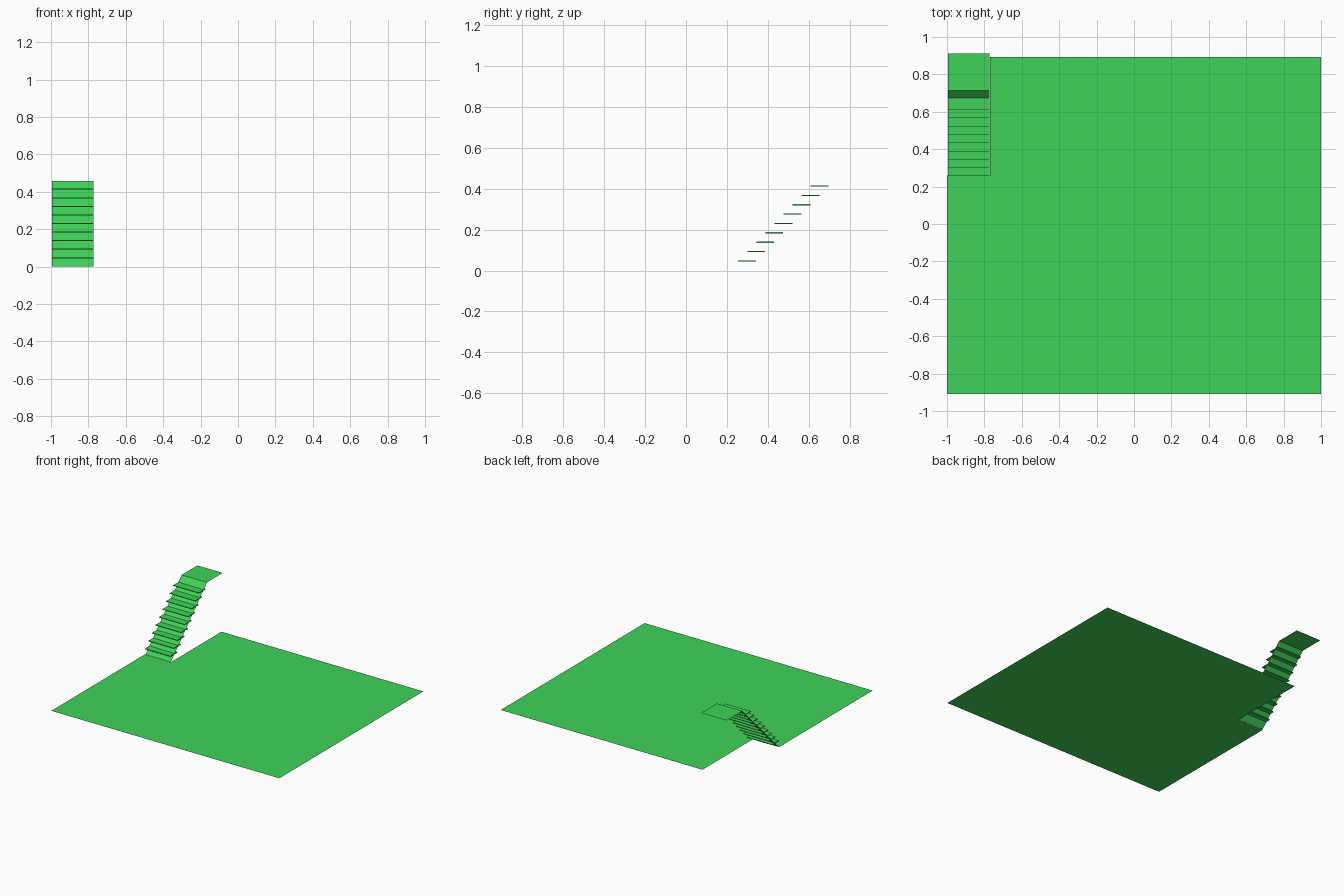
import bpy, bmesh

if "Cube" in bpy.data.objects:
    bpy.data.objects.remove(bpy.data.objects["Cube"])

mat = bpy.data.materials.new("green")
mat.diffuse_color = (0.05, 0.65, 0.10, 1)
mat.use_nodes = True
mat.node_tree.nodes["Principled BSDF"].inputs["Base Color"].default_value = mat.diffuse_color

X0, X1 = -0.995, -0.772      # stair width
Y0, Y1 = 0.262, 0.715        # stair foot and head
TOP = 0.458                  # landing height
STEPS = 10


def sheet(name, points):
    """One flat polygon."""
    mesh = bpy.data.meshes.new(name)
    mesh.from_pydata(points, [], [list(range(len(points)))])
    mesh.materials.append(mat)
    obj = bpy.data.objects.new(name, mesh)
    bpy.context.collection.objects.link(obj)
    return obj


def strip(name, ya, za, yb, zb):
    """Stair-wide rectangle running from (ya, za) to (yb, zb)."""
    return sheet(name, [(X0, ya, za), (X1, ya, za), (X1, yb, zb), (X0, yb, zb)])


def box(name, y, z, depth, thick):
    bm = bmesh.new()
    bmesh.ops.create_cube(bm, size=1)
    bmesh.ops.scale(bm, vec=(X1 - X0, depth, thick), verts=bm.verts)
    bmesh.ops.translate(bm, vec=((X0 + X1) / 2, y, z), verts=bm.verts)
    mesh = bpy.data.meshes.new(name)
    bm.to_mesh(mesh)
    bm.free()
    mesh.materials.append(mat)
    obj = bpy.data.objects.new(name, mesh)
    bpy.context.collection.objects.link(obj)


# Ground floor with the stairwell corner cut away
sheet("floor", [(-1, -0.91, 0), (1, -0.91, 0), (1, 0.893, 0),
                (-0.77, 0.893, 0), (-0.77, 0.26, 0), (-1, 0.26, 0)])

# Sloping stair panel and upper landing
strip("stair_slope", Y0, 0, Y1, TOP)
strip("landing", Y1, TOP, 0.912, TOP)

# Thin treads passing through the slope
for k in range(1, STEPS):
    box(f"tread_{k}", 0.2545 + 0.0443 * k, TOP / STEPS * k + 0.001, 0.087, 0.006)
